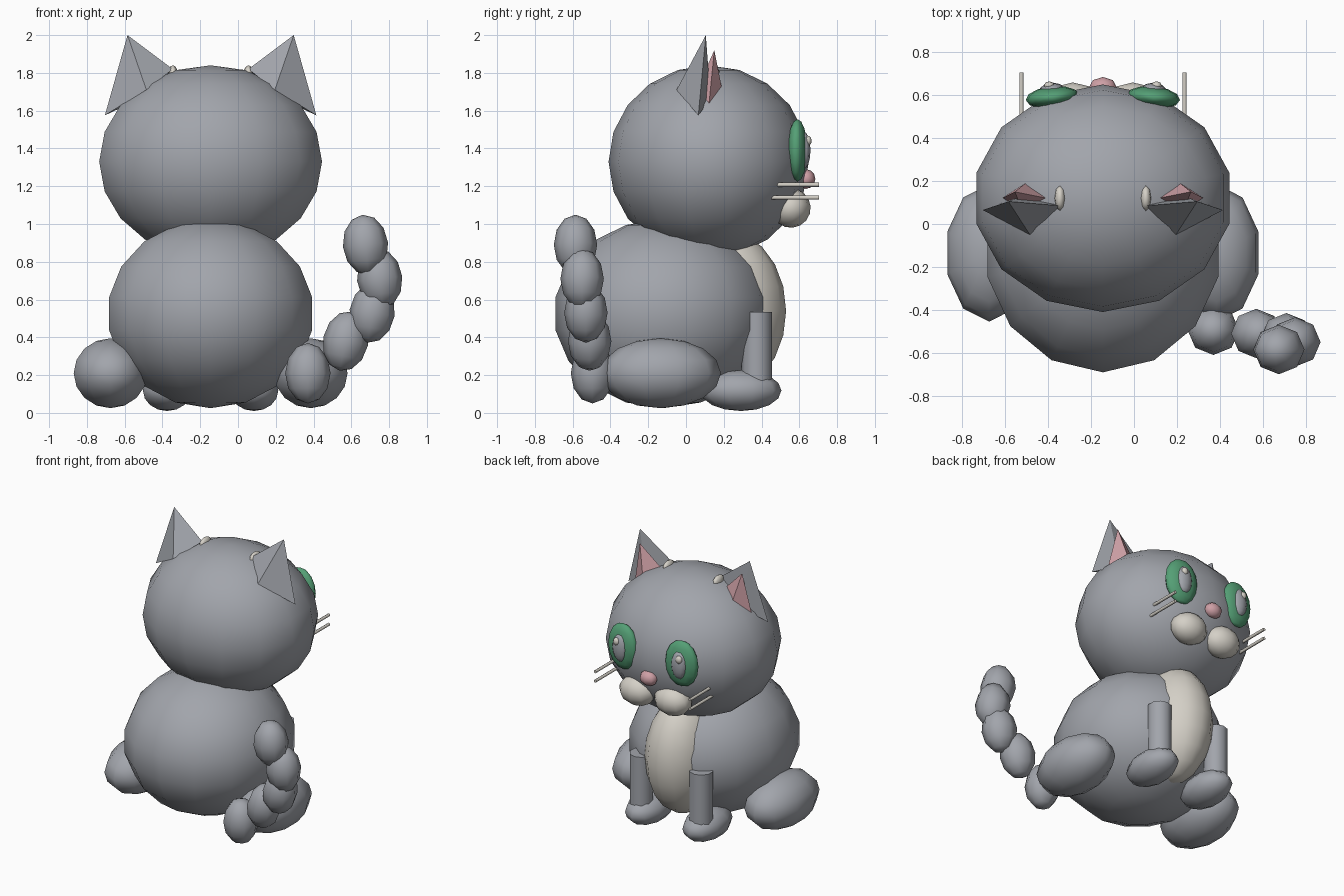
import bpy, bmesh
from mathutils import Euler, Matrix, Vector

cube = bpy.data.objects.get("Cube")
if cube:
    bpy.data.objects.remove(cube, do_unlink=True)

CX = -0.145  # symmetry plane of the cat
SIDES = (("right", -1), ("left", 1))


def material(name, rgb):
    m = bpy.data.materials.new(name)
    m.use_nodes = True
    m.diffuse_color = (*rgb, 1)
    m.node_tree.nodes["Principled BSDF"].inputs["Base Color"].default_value = (*rgb, 1)
    return m


GREY = material("grey_fur", (0.36, 0.375, 0.41))
WHITE = material("cream_white", (0.66, 0.63, 0.57))
PINK = material("soft_pink", (0.62, 0.35, 0.38))
GREEN = material("eye_green", (0.09, 0.35, 0.18))


def finish(name, bm, mat, smooth=True):
    bmesh.ops.recalc_face_normals(bm, faces=bm.faces)
    for f in bm.faces:
        f.smooth = smooth
    me = bpy.data.meshes.new(name)
    bm.to_mesh(me)
    bm.free()
    me.materials.append(mat)
    ob = bpy.data.objects.new(name, me)
    bpy.context.collection.objects.link(ob)
    return ob


def ball(name, loc, radii, mat, segs=10, rings=8, rot=(0, 0, 0)):
    bm = bmesh.new()
    bmesh.ops.create_uvsphere(bm, u_segments=segs, v_segments=rings, radius=1)
    bm.transform(Matrix.LocRotScale(Vector(loc), Euler(rot), Vector(radii)))
    return finish(name, bm, mat)


def pair(name, loc, radii, mat, segs=10, rings=8, rot=(0, 0, 0)):
    for label, s in SIDES:
        ball(f"{name}_{label}", (CX + s * loc[0], loc[1], loc[2]), radii, mat,
             segs, rings, (rot[0], s * rot[1], s * rot[2]))


def rod(name, start, end, radius, mat, segs):
    a, b = Vector(start), Vector(end)
    bm = bmesh.new()
    bmesh.ops.create_cone(bm, cap_ends=True, segments=segs, radius1=radius,
                          radius2=radius, depth=(b - a).length)
    turn = (b - a).to_track_quat('Z', 'Y')
    bm.transform(Matrix.LocRotScale((a + b) / 2, turn, None))
    ob = finish(name, bm, mat)
    for p in ob.data.polygons:
        p.use_smooth = len(p.vertices) == 4
    return ob


def pyramid(name, side, tip, base, mat):
    # Four-sided ear, points given as (offset from the middle, y, z)
    bm = bmesh.new()
    top, *ring = [bm.verts.new((CX + side * x, y, z)) for x, y, z in (tip, *base)]
    for i in range(4):
        bm.faces.new((top, ring[i], ring[(i + 1) % 4]))
    bm.faces.new(ring)
    finish(name, bm, mat, smooth=False)


# Body, belly and head
ball("body", (CX, -0.12, 0.525), (0.56, 0.58, 0.5), GREY, 14, 9)
ball("belly_patch", (CX, 0.22, 0.54), (0.24, 0.31, 0.42), WHITE, 14, 10)
ball("head", (CX, 0.12, 1.33), (0.605, 0.53, 0.51), GREY, 14, 10)

# Legs and paws
pair("hind_leg", (0.53, -0.135, 0.21), (0.205, 0.32, 0.185), GREY, 10, 8)
pair("front_paw", (0.23, 0.29, 0.118), (0.135, 0.215, 0.108), GREY, 10, 8)
for label, s in SIDES:
    x = CX + s * 0.24
    rod(f"front_leg_{label}", (x, 0.375, 0.1), (x, 0.375, 0.535), 0.08, GREY, 10)

# Tail as a chain of overlapping beads
beads = [(0.37, -0.495, 0.21, 0), (0.57, -0.51, 0.38, 0.2), (0.71, -0.53, 0.53, 0.15),
         (0.75, -0.55, 0.71, -0.1), (0.675, -0.585, 0.89, -0.1)]
for i, (x, y, z, tilt) in enumerate(beads):
    ball(f"tail_bead_{i + 1}", (x, y, z), (0.12, 0.115, 0.16), GREY, 8, 6, (0, tilt, 0))

# Ears with pink inner faces and pale tufts
for label, s in SIDES:
    pyramid(f"ear_{label}", s, (0.44, 0.105, 2.0),
            [(0.56, 0.065, 1.575), (0.34, -0.05, 1.71),
             (0.2, 0.085, 1.82), (0.38, 0.13, 1.66)], GREY)
    pyramid(f"inner_ear_{label}", s, (0.41, 0.15, 1.92),
            [(0.47, 0.12, 1.62), (0.37, 0.05, 1.7),
             (0.26, 0.12, 1.77), (0.36, 0.19, 1.72)], PINK)
pair("ear_tuft", (0.2, 0.12, 1.8), (0.025, 0.06, 0.04), WHITE, 8, 6)

# Face
pair("eye", (0.235, 0.59, 1.39), (0.125, 0.052, 0.165), GREEN, 12, 8, (0, 0, -0.1))
pair("pupil", (0.235, 0.622, 1.39), (0.06, 0.037, 0.1), GREY, 10, 8)
pair("eye_glint", (0.25, 0.645, 1.44), (0.025, 0.02, 0.028), WHITE, 8, 6)
pair("muzzle", (0.14, 0.555, 1.085), (0.135, 0.105, 0.105), WHITE, 10, 8, (-0.3, 0, 0))
ball("nose", (CX, 0.635, 1.238), (0.066, 0.05, 0.052), PINK, 8, 6)

# Whiskers
for label, s in SIDES:
    for i, z in enumerate((1.14, 1.208)):
        x = CX + s * 0.38
        rod(f"whisker_{label}_{i + 1}", (x, 0.45, z), (x, 0.705, z), 0.011, WHITE, 6)
